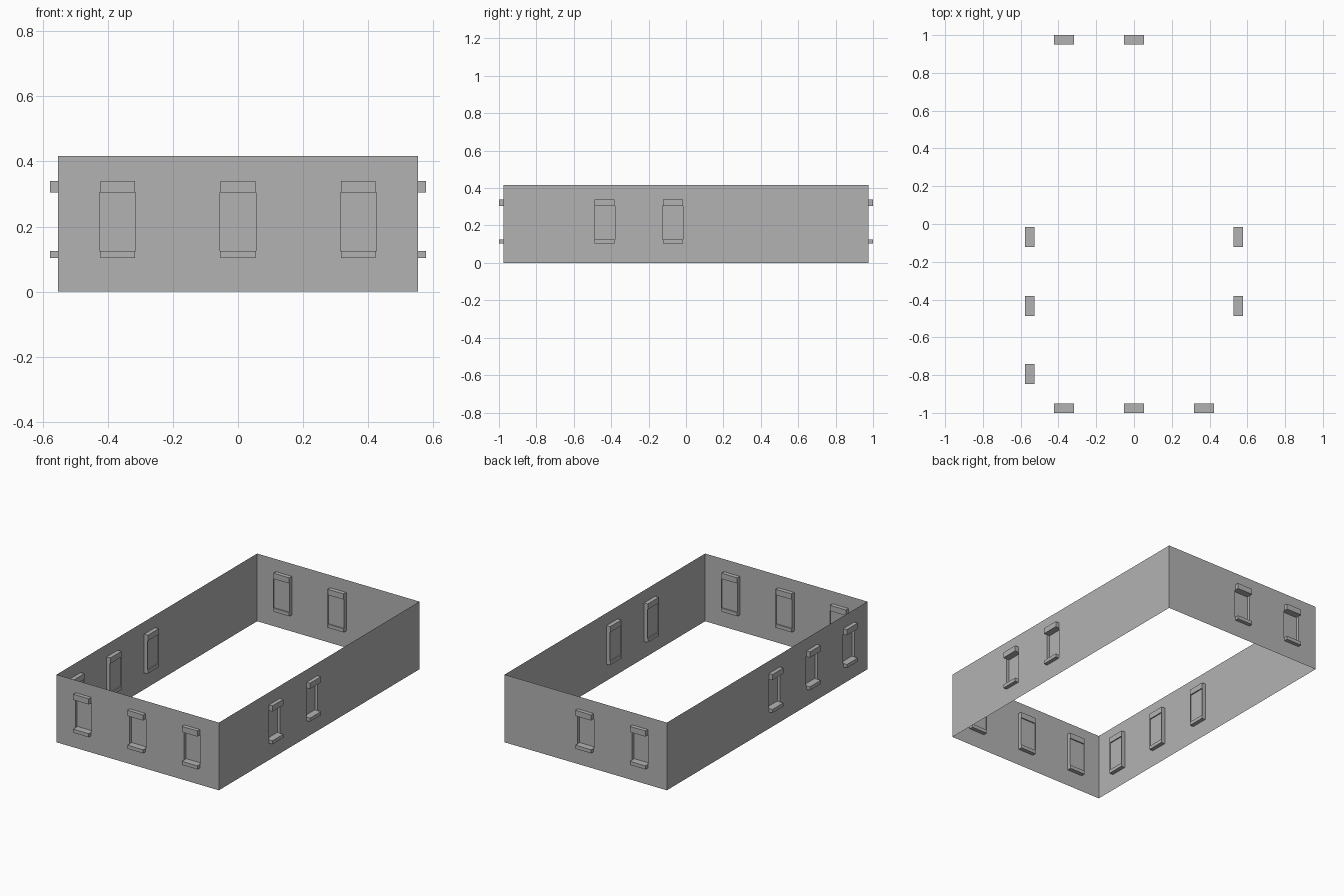
import bpy, bmesh
from mathutils import Matrix, Vector
from math import pi

cube = bpy.data.objects.get("Cube")
if cube:
    bpy.data.objects.remove(cube)

grey = bpy.data.materials.new("plain_grey")
grey.use_nodes = True
COLOUR = (0.45, 0.45, 0.45, 1)
grey.diffuse_color = COLOUR
grey.node_tree.nodes["Principled BSDF"].inputs["Base Color"].default_value = COLOUR

HALF_X, HALF_Y, HEIGHT = 0.553, 0.976, 0.417
SILL = (0.103, 0.125)      # bottom and top of the sill
LINTEL = (0.305, 0.34)     # bottom and top of the lintel
OPEN_W, TRIM_W = 0.055, 0.053
REACH = 0.025              # how far trim stands off the wall
PANE = 0.018               # pane depth behind the wall


def make_object(name, bm, place):
    mesh = bpy.data.meshes.new(name)
    bm.to_mesh(mesh)
    bm.free()
    mesh.materials.append(grey)
    obj = bpy.data.objects.new(name, mesh)
    obj.matrix_world = place
    bpy.context.collection.objects.link(obj)


def quad(bm, *corners):
    bm.faces.new([bm.verts.new(c) for c in corners])


def panel(bm, u0, u1, z0, z1, y=0):
    quad(bm, (u0, y, z0), (u1, y, z0), (u1, y, z1), (u0, y, z1))


def box(bm, u0, u1, y0, y1, z0, z1):
    size = Vector((u1 - u0, y1 - y0, z1 - z0))
    centre = Vector((u0 + u1, y0 + y1, z0 + z1)) / 2
    bmesh.ops.create_cube(bm, size=1, matrix=Matrix.Translation(centre) @ Matrix.Diagonal(size).to_4x4())


def build_wall(side, half, windows, place):
    # wall sheet with window openings left out
    bm = bmesh.new()
    edges = [-half] + [w + s for w in windows for s in (-OPEN_W, OPEN_W)] + [half]
    low, high = SILL[1], LINTEL[0]
    panel(bm, -half, half, 0, low)
    panel(bm, -half, half, high, HEIGHT)
    for u0, u1 in zip(edges[::2], edges[1::2]):
        panel(bm, u0, u1, low, high)
    make_object(side + "_wall", bm, place)

    for i, w in enumerate(windows, 1):
        # recessed pane
        bm = bmesh.new()
        panel(bm, w - OPEN_W, w + OPEN_W, low, high, PANE)
        make_object(f"{side}_window_pane_{i}", bm, place)
        # thin jambs reaching into the room
        bm = bmesh.new()
        for u in (w - OPEN_W, w + OPEN_W):
            quad(bm, (u, 0, SILL[0]), (u, REACH, SILL[0]), (u, REACH, LINTEL[1]), (u, 0, LINTEL[1]))
        make_object(f"{side}_window_jambs_{i}", bm, place)
        # lintel and sill pass through the wall
        for part, (z0, z1) in (("lintel", LINTEL), ("sill", SILL)):
            bm = bmesh.new()
            box(bm, w - TRIM_W, w + TRIM_W, -0.024, REACH, z0, z1)
            make_object(f"{side}_window_{part}_{i}", bm, place)


def placement(angle, distance):
    return Matrix.Rotation(angle, 4, "Z") @ Matrix.Translation((0, -distance, 0))


# window positions run left to right as seen from outside each wall
build_wall("front", HALF_X, [-0.37, 0, 0.37], placement(0, HALF_Y))
build_wall("left", HALF_Y, [-0.435, -0.07], placement(pi / 2, HALF_X))
build_wall("back", HALF_X, [0, 0.37], placement(pi, HALF_Y))
build_wall("right", HALF_Y, [0.07, 0.435, 0.795], placement(-pi / 2, HALF_X))
